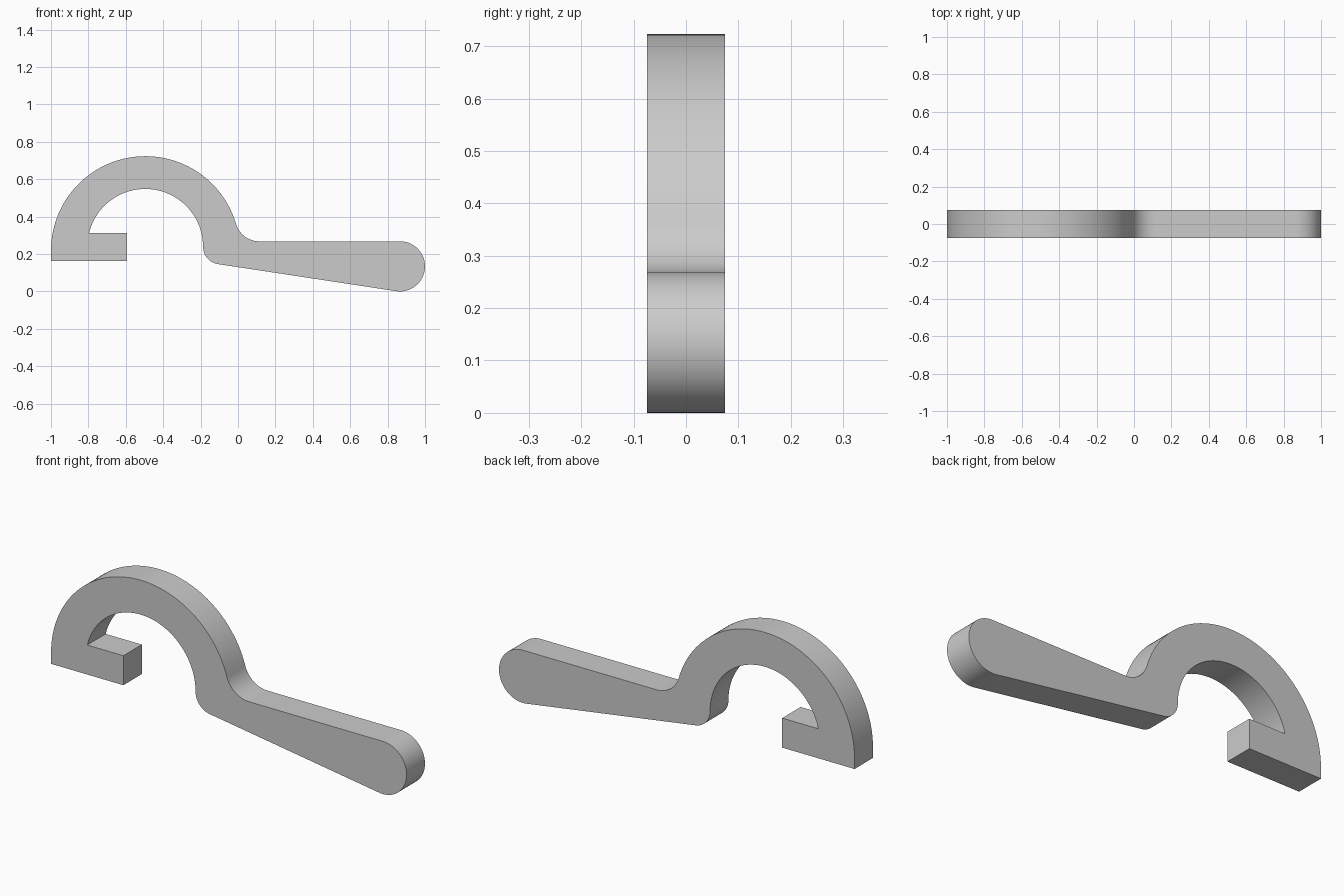
import bpy, bmesh
from math import atan2, cos, pi, radians, sin, sqrt

cube = bpy.data.objects.get("Cube")
if cube:
    bpy.data.objects.remove(cube)

HALF_DEPTH = 0.074


def arc(cx, cz, radius, start, end, steps):
    """Points on a circle in the xz plane, angles in radians."""
    angles = [start + (end - start) * i / steps for i in range(steps + 1)]
    return [(cx + radius * cos(a), cz + radius * sin(a)) for a in angles]


# Hook and handle dimensions
hook_x, hook_z, hook_r = -0.495, 0.218, 0.505
inner_x, inner_z, inner_r = -0.496, 0.239, 0.309
tip_top, tip_bottom, tip_end = 0.313, 0.163, -0.593
end_r = 0.134
end_x = 1 - end_r
handle_top = 2 * end_r
slope = radians(8.65)

# Fillet that is tangent to the outer arc and the handle top
fillet_r = 0.13
fillet_dz = handle_top + fillet_r - hook_z
fillet_dx = sqrt((hook_r + fillet_r) ** 2 - fillet_dz ** 2)
touch = atan2(fillet_dz, fillet_dx)

# Rounded heel under the hook
heel_r = 0.094
heel_x = inner_x + inner_r + heel_r
inner_start = pi - atan2(tip_top - inner_z, sqrt(inner_r ** 2 - (tip_top - inner_z) ** 2))

profile = [(tip_end, tip_bottom), (-1, tip_bottom)]
profile += arc(hook_x, hook_z, hook_r, pi, touch, 56)
profile += arc(hook_x + fillet_dx, hook_z + fillet_dz, fillet_r, pi + touch, 1.5 * pi, 20)[1:]
profile += arc(end_x, end_r, end_r, pi / 2, -pi / 2 - slope, 36)
profile += arc(heel_x, inner_z, heel_r, 1.5 * pi - slope, pi, 20)
profile += arc(inner_x, inner_z, inner_r, 0, inner_start, 48)[1:]
profile += [(tip_end, tip_top)]

# Extrude the profile through the depth
bm = bmesh.new()
front = bm.faces.new([bm.verts.new((x, -HALF_DEPTH, z)) for x, z in profile])
extruded = bmesh.ops.extrude_face_region(bm, geom=[front], use_keep_orig=True)
moved = [v for v in extruded["geom"] if isinstance(v, bmesh.types.BMVert)]
bmesh.ops.translate(bm, vec=(0, 2 * HALF_DEPTH, 0), verts=moved)
bmesh.ops.recalc_face_normals(bm, faces=bm.faces)

mesh = bpy.data.meshes.new("hook_lever")
bm.to_mesh(mesh)
bm.free()
lever = bpy.data.objects.new("hook_lever", mesh)
bpy.context.collection.objects.link(lever)

# Plain grey material
grey = bpy.data.materials.new("light grey")
grey.use_nodes = True
colour = (0.6, 0.6, 0.6, 1)
grey.diffuse_color = colour
grey.node_tree.nodes["Principled BSDF"].inputs["Base Color"].default_value = colour
mesh.materials.append(grey)

# Smooth curved walls with crisp rims
bpy.ops.object.select_all(action="DESELECT")
lever.select_set(True)
bpy.context.view_layer.objects.active = lever
bpy.ops.object.shade_smooth_by_angle(angle=radians(30))
